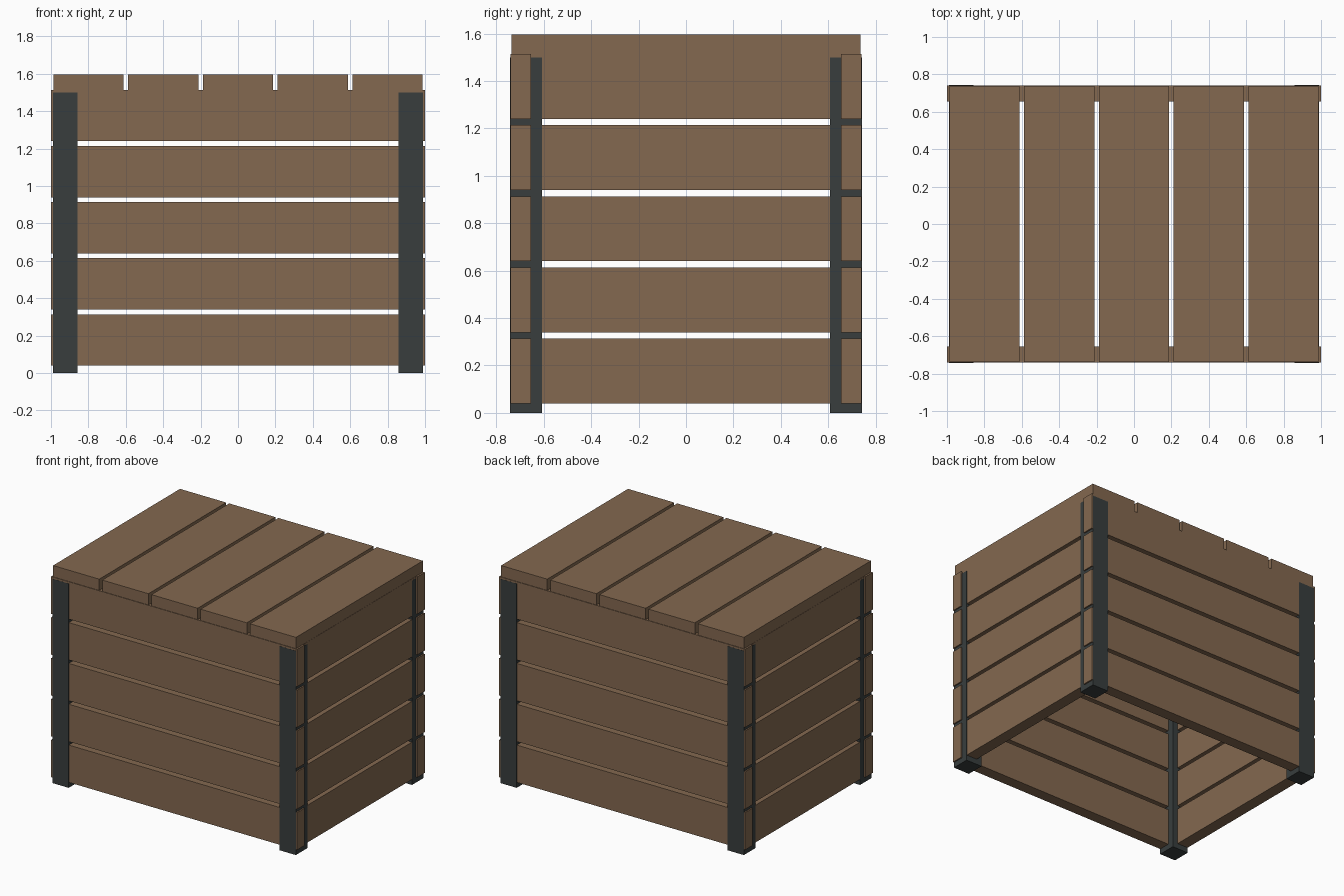
import bpy, bmesh
from mathutils import Vector

if "Cube" in bpy.data.objects:
    bpy.data.objects.remove(bpy.data.objects["Cube"])


def material(name, color):
    m = bpy.data.materials.new(name)
    m.diffuse_color = color
    m.use_nodes = True
    m.node_tree.nodes["Principled BSDF"].inputs["Base Color"].default_value = m.diffuse_color
    return m


WOOD = material("wood", (0.23, 0.14, 0.08, 1))
METAL = material("dark_metal", (0.04, 0.048, 0.048, 1))


def box(name, x, y, z, mat):
    """Box from (min, max) ranges on each axis."""
    lo, hi = (Vector(c) for c in zip(x, y, z))
    bm = bmesh.new()
    bmesh.ops.create_cube(bm, size=1)
    for v in bm.verts:
        v.co = Vector(c * s for c, s in zip(v.co, hi - lo)) + (lo + hi) / 2
    mesh = bpy.data.meshes.new(name)
    bm.to_mesh(mesh)
    bm.free()
    mesh.materials.append(mat)
    ob = bpy.data.objects.new(name, mesh)
    bpy.context.collection.objects.link(ob)
    return ob


def span(sign, a, b):
    return sorted((sign * a, sign * b))


# Corner posts
for sx, side in ((-1, "left"), (1, "right")):
    for sy, end in ((-1, "front"), (1, "back")):
        box(f"{end}_{side}_post", span(sx, 0.857, 0.99), span(sy, 0.607, 0.742),
            (0, 1.5), METAL)

# Five rows of wall planks, long ones capping the side ones
for i in range(5):
    z = (0.04 + 0.3 * i, 0.314 + 0.3 * i)
    for s, end, side in ((-1, "front", "left"), (1, "back", "right")):
        box(f"{end}_plank_{i + 1}", (-1, 1), span(s, 0.655, 0.741), z, WOOD)
        box(f"{side}_plank_{i + 1}", span(s, 0.9, 0.989), (-0.655, 0.655), z, WOOD)

# Lid boards
for i in range(5):
    cx = -0.8 + 0.4 * i
    box(f"lid_board_{i + 1}", (cx - 0.1875, cx + 0.1875), (-0.737, 0.737),
        (1.514, 1.597), WOOD)
